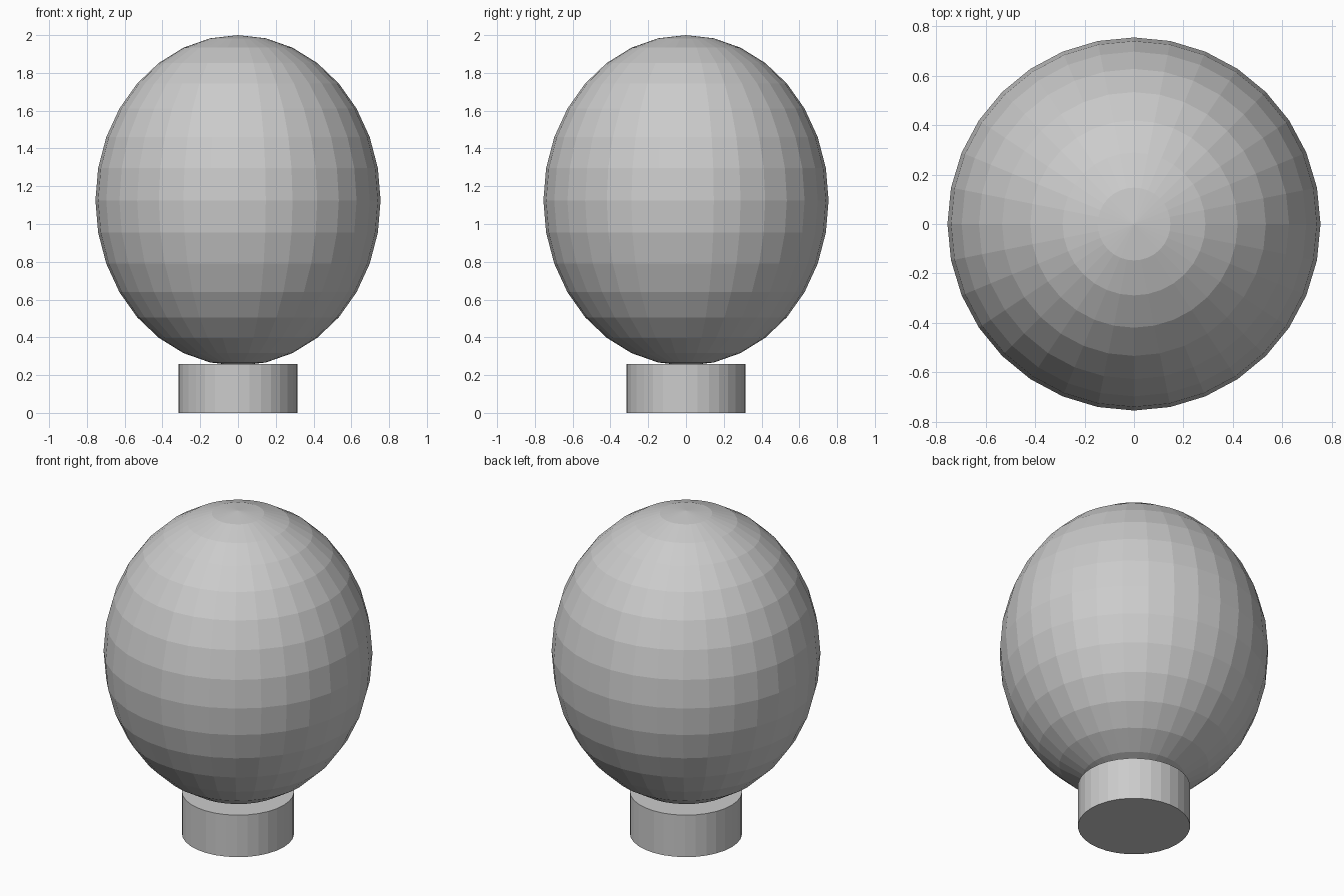
import bpy

if "Cube" in bpy.data.objects:
    bpy.data.objects.remove(bpy.data.objects["Cube"])

# Egg-shaped globe: a stretched low-poly sphere, flat faces
bpy.ops.mesh.primitive_uv_sphere_add(segments=32, ring_count=16, radius=1, location=(0, 0, 1.125))
globe = bpy.context.object
globe.name = "globe"
globe.scale = (0.755, 0.755, 0.875)
bpy.ops.object.transform_apply(location=False, rotation=False, scale=True)

# Short round base under the globe
BASE_HEIGHT = 0.26
bpy.ops.mesh.primitive_cylinder_add(vertices=32, radius=0.315, depth=BASE_HEIGHT,
                                    location=(0, 0, BASE_HEIGHT / 2))
bpy.context.object.name = "base"
